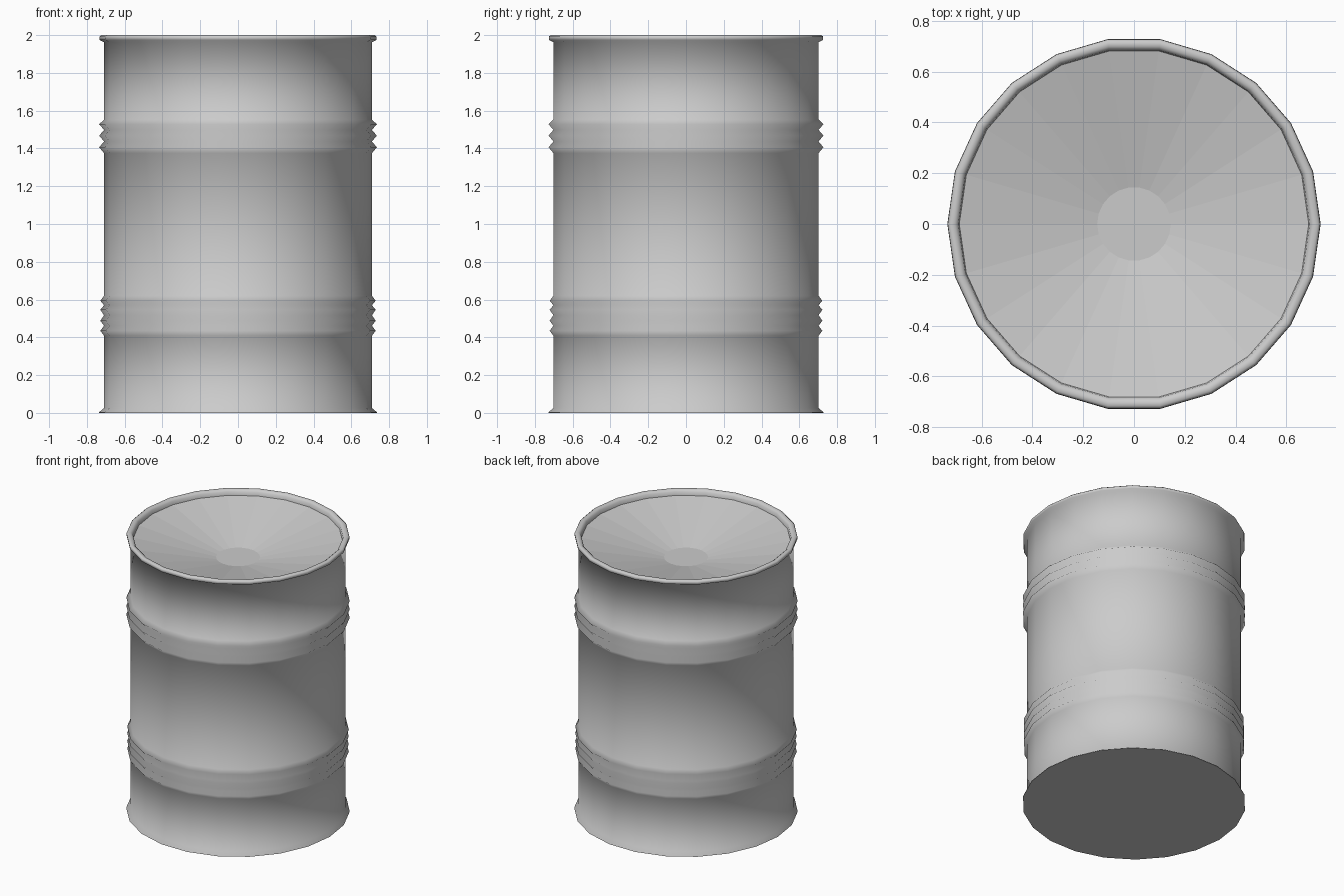
import bpy, bmesh, math

if "Cube" in bpy.data.objects:
    bpy.data.objects.remove(bpy.data.objects["Cube"])

SIDES = 22
BODY_R = 0.709


def ribs(peaks, valleys, radius):
    """Zigzag bead profile: valley, peak, valley, ..., valley."""
    pts = [(BODY_R, valleys[0])]
    for p, v in zip(peaks, valleys[1:]):
        pts += [(radius, p), (BODY_R, v)]
    return pts


# Outer wall profile (radius, height), bottom to top
profile = [(0.735, 0.0), (0.735, 0.004), (BODY_R, 0.026)]
profile += ribs([0.435, 0.488, 0.546, 0.594], [0.408, 0.461, 0.517, 0.570, 0.620], 0.729)
profile += ribs([1.406, 1.468, 1.528], [1.375, 1.437, 1.498, 1.553], 0.735)
# Rolled top rim
profile += [(BODY_R, 1.962), (0.732, 1.974), (0.734, 1.992), (0.724, 2.0),
            (0.706, 2.0), (0.692, 1.988), (0.688, 1.962)]
rim_end = len(profile) - 1
# Funnel-shaped lid
profile += [(0.145, 1.835)]

bm = bmesh.new()
rings = []
for r, z in profile:
    rings.append([bm.verts.new((r * math.cos(2 * math.pi * i / SIDES),
                                r * math.sin(2 * math.pi * i / SIDES), z))
                  for i in range(SIDES)])
for k, (lo, hi) in enumerate(zip(rings, rings[1:])):
    for i in range(SIDES):
        j = (i + 1) % SIDES
        face = bm.faces.new((lo[i], lo[j], hi[j], hi[i]))
        face.smooth = k < rim_end      # lid facets stay flat

# Flat base and lid centre
bm.faces.new(rings[0][::-1])
bm.faces.new(rings[-1])

mesh = bpy.data.meshes.new("barrel")
bm.to_mesh(mesh)
bm.free()
barrel = bpy.data.objects.new("barrel", mesh)
bpy.context.collection.objects.link(barrel)
